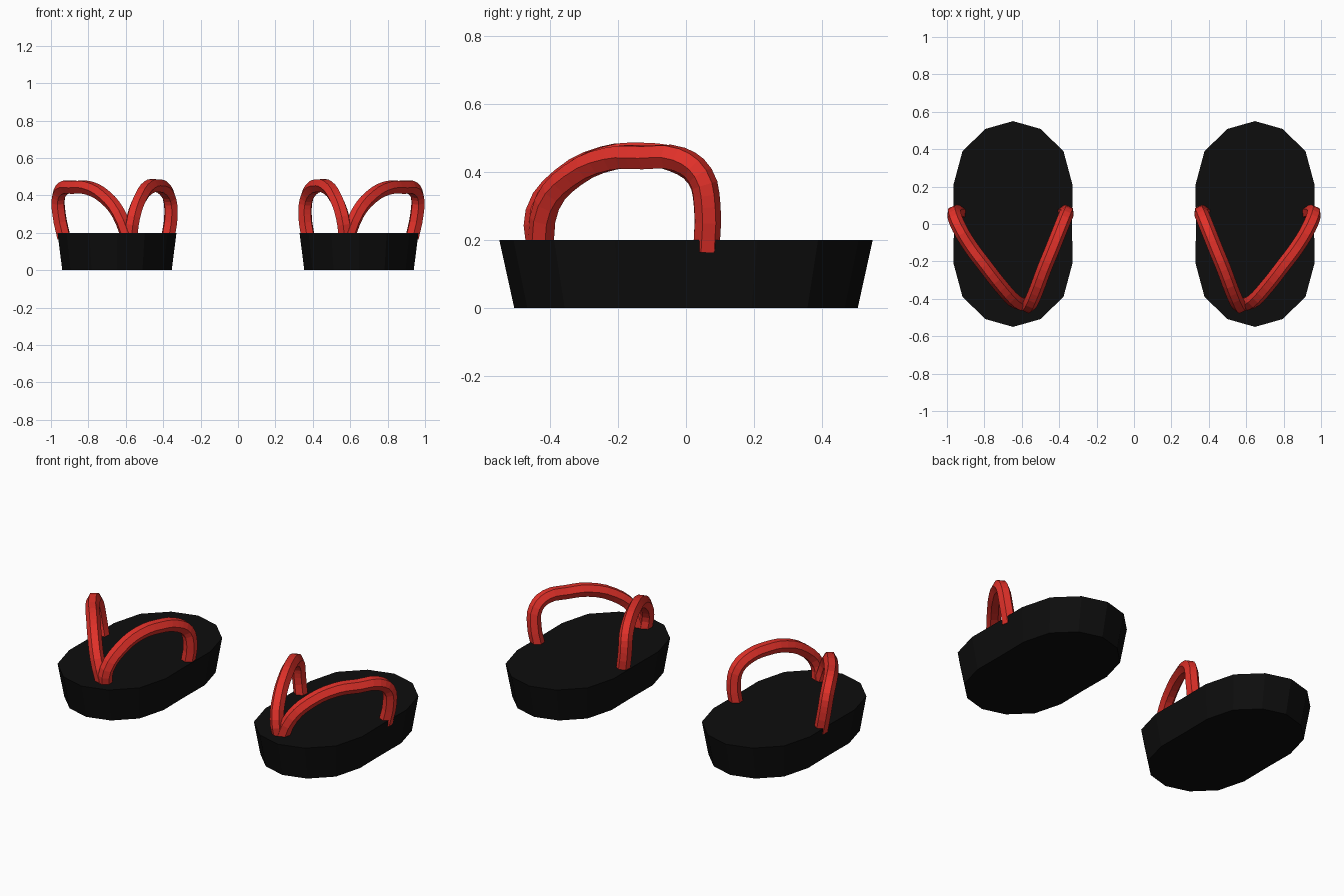
import bpy, bmesh, math

if "Cube" in bpy.data.objects:
    bpy.data.objects.remove(bpy.data.objects["Cube"])

def material(name, color):
    m = bpy.data.materials.new(name)
    m.diffuse_color = (*color, 1)
    m.use_nodes = True
    m.node_tree.nodes["Principled BSDF"].inputs["Base Color"].default_value = m.diffuse_color
    return m

BLACK = material("black_rubber", (0.004, 0.004, 0.004))
RED = material("red_strap", (0.75, 0.03, 0.022))
CX = 0.647  # sandal centre

# Half widths of the 16-sided sole outline, from side to tip
HALF = [0.316, 0.318, 0.27, 0.148, 0.0]

def make_sole(name, side):
    bm = bmesh.new()
    rings = []
    for z, s in ((0, 0.92), (0.2, 1)):
        ring = []
        for i in range(16):
            a = math.pi * i / 8
            k = i % 8
            x = HALF[min(k, 8 - k)] * (1 if math.cos(a) > 0 else -1)
            ring.append(bm.verts.new((side * CX + x * s, 0.55 * math.sin(a) * s, z)))
        rings.append(ring)
    for i in range(16):
        j = (i + 1) % 16
        bm.faces.new((rings[0][i], rings[0][j], rings[1][j], rings[1][i]))
    bm.faces.new(rings[0][::-1])
    bm.faces.new(rings[1])
    bmesh.ops.recalc_face_normals(bm, faces=bm.faces)
    me = bpy.data.meshes.new(name)
    bm.to_mesh(me)
    bm.free()
    me.materials.append(BLACK)
    bpy.context.collection.objects.link(bpy.data.objects.new(name, me))

def make_strap(name, side, points):
    cu = bpy.data.curves.new(name, 'CURVE')
    cu.dimensions = '3D'
    cu.bevel_depth = 0.039
    cu.bevel_resolution = 1
    cu.resolution_u = 3
    cu.use_fill_caps = True
    sp = cu.splines.new('BEZIER')
    sp.bezier_points.add(len(points) - 1)
    for b, (x, y, z) in zip(sp.bezier_points, points):
        b.co = (side * x, y, z)
        b.handle_left_type = b.handle_right_type = 'AUTO'
    sp.use_smooth = False
    cu.materials.append(RED)
    bpy.context.collection.objects.link(bpy.data.objects.new(name, cu))

# Strap paths from the side of the sole to the toe post
INNER = [(.375, .06, .17), (.358, .062, .30), (.367, .04, .385), (.395, -.03, .435),
         (.435, -.13, .452), (.48, -.24, .442), (.525, -.36, .38), (.56, -.435, .28),
         (.575, -.43, .17)]
OUTER = [(.93, .06, .17), (.957, .063, .30), (.96, .042, .39), (.935, -.02, .438),
         (.875, -.12, .443), (.80, -.22, .44), (.71, -.335, .39), (.64, -.41, .305),
         (.585, -.43, .17)]

for side, label in ((-1, "left"), (1, "right")):
    make_sole(label + "_sole", side)
    make_strap(label + "_inner_strap", side, INNER)
    make_strap(label + "_outer_strap", side, OUTER)
